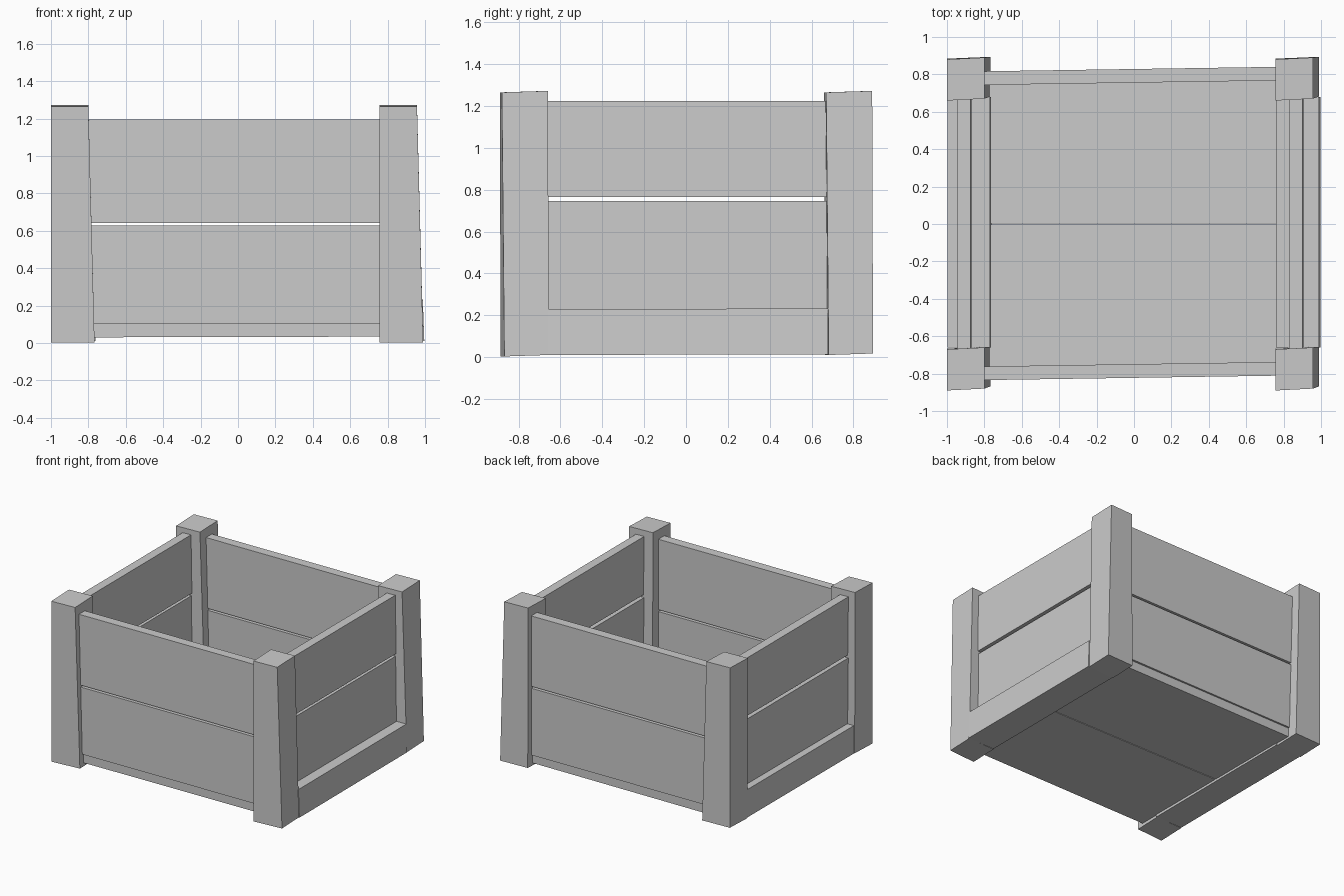
import bpy, bmesh

if "Cube" in bpy.data.objects:
    bpy.data.objects.remove(bpy.data.objects["Cube"])


def slab(name, x, y, z, skew=None):
    """Box from ranges; skew(ix, iy, iz) nudges each corner for the hand-cut look."""
    bm = bmesh.new()
    bmesh.ops.create_cube(bm, size=1)
    for v in bm.verts:
        ix, iy, iz = (int(c > 0) for c in v.co)
        d = skew(ix, iy, iz) if skew else (0, 0, 0)
        v.co = (x[ix] + d[0], y[iy] + d[1], z[iz] + d[2])
    mesh = bpy.data.meshes.new(name)
    bm.to_mesh(mesh)
    bm.free()
    ob = bpy.data.objects.new(name, mesh)
    bpy.context.collection.objects.link(ob)
    return ob


# Corner posts: identical, with one leaning face, wider at the foot
def post_skew(ix, iy, iz):
    low = 1 - iz
    dx = 0.033 * ix * low
    dy = 0.01 * ix + low * (0.004 + 0.008 * (1 - iy) * ix)
    dz = 0.007 * iy
    return dx, dy, dz


for side, px in (("left", -1.0), ("right", 0.757)):
    for end, py in (("front", -0.89), ("back", 0.66)):
        slab(f"{side}_{end}_post", (px, px + 0.2), (py, py + 0.22),
             (0.003 if end == "front" else 0.01, 1.265), post_skew)

# Front and back planks, slightly turned in plan
for end, y0 in (("front", -0.835), ("back", 0.743)):
    for level, z in (("lower", (0.102, 0.627)), ("upper", (0.642, 1.195))):
        slab(f"{end}_{level}_plank", (-0.83, 0.82), (y0, y0 + 0.073), z,
             lambda ix, iy, iz: (0, 0.025 * ix, 0))

# Side planks
for side, x0 in (("left", -0.945), ("right", 0.83)):
    for level, z in (("lower", (0.21, 0.745)), ("upper", (0.766, 1.225))):
        slab(f"{side}_{level}_plank", (x0, x0 + 0.07), (-0.7, 0.72), z,
             lambda ix, iy, iz: (0.005 * (1 - iz), 0, 0))

# Heavy bottom rails along the sides
for side, x0 in (("left", -0.997), ("right", 0.76)):
    slab(f"{side}_bottom_rail", (x0, x0 + 0.228), (-0.66, 0.678), (0.01, 0.229),
         lambda ix, iy, iz: (0.008 * ix * (1 - iz), 0, 0.003 * iy))

# Floor boards
for name, y in (("front_floor_board", (-0.82, -0.002)), ("back_floor_board", (0.004, 0.805))):
    slab(name, (-0.82, 0.82), y, (0.03, 0.1),
         lambda ix, iy, iz: (0, 0.02 * ix * (iy if y[1] > 0.5 else 1 - iy), 0.004 * ix))
